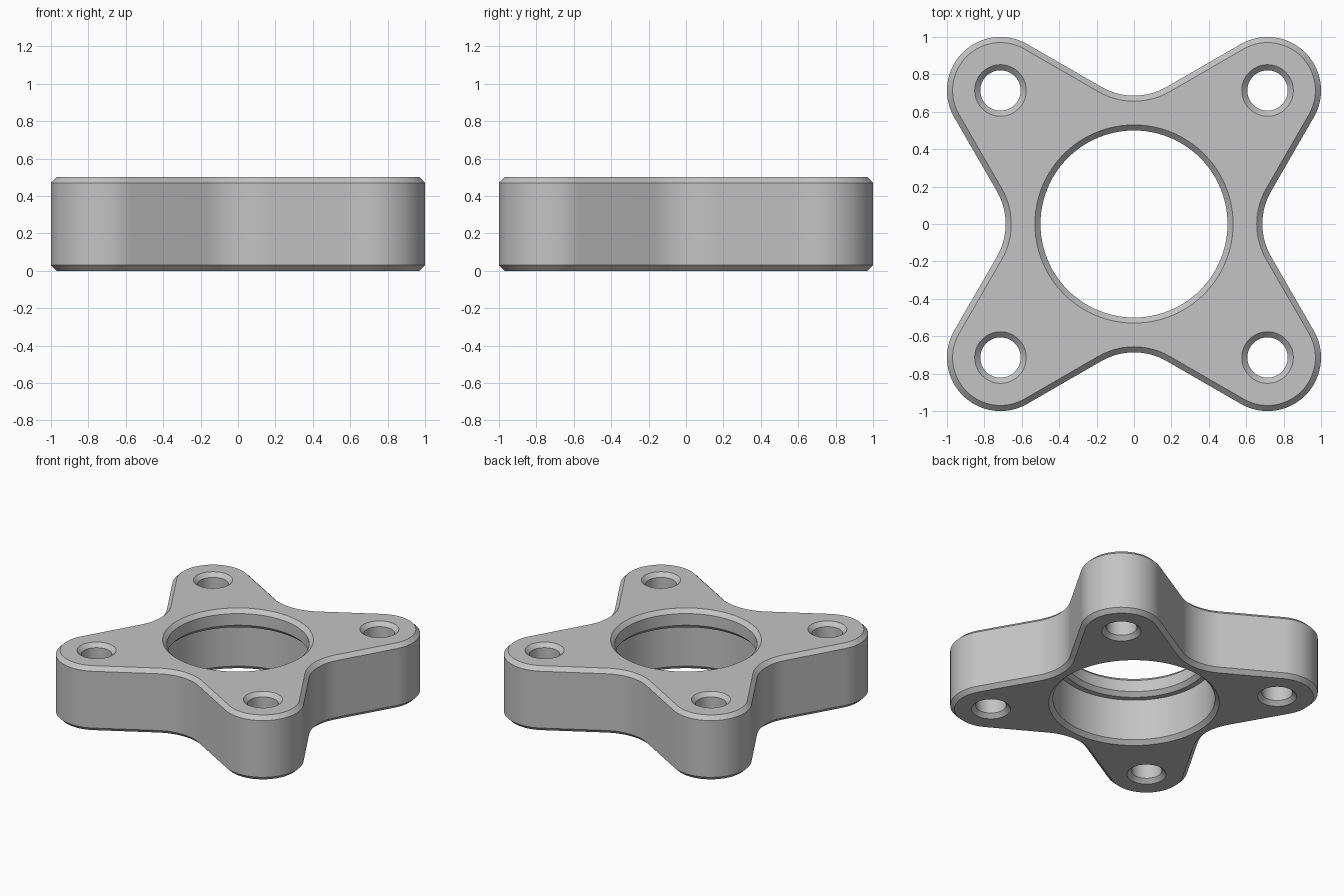
import bpy
import bmesh
from math import cos, sin, pi, radians, sqrt
from mathutils import Vector, Matrix

if "Cube" in bpy.data.objects:
    bpy.data.objects.remove(bpy.data.objects["Cube"])

HEIGHT = 0.5
CHAMFER = 0.03
LOBE = 0.286          # radius of the rounded arms
ARM = 1 - LOBE        # centre of the arms and bolt holes
FILLET = 0.35         # radius of the hollows between the arms
HOLE = 0.108
BORE_TOP = 0.5
BORE_LOW = 0.57


def arc(center, radius, start, end, steps):
    """Points along an arc, angles in degrees."""
    pts = []
    for i in range(steps + 1):
        a = radians(start + (end - start) * i / steps)
        pts.append(Vector((center[0] + radius * cos(a), center[1] + radius * sin(a))))
    return pts


def outline(inset):
    """Four-armed outline: round arm ends joined by tangent lines and hollows."""
    tangent = ARM + LOBE * sqrt(3) / 2 - (ARM - LOBE / 2) / sqrt(3)
    hollow_y = tangent + FILLET * 2 / sqrt(3)
    quarter = arc((ARM, ARM), LOBE - inset, -30, 120, 30)
    quarter += arc((0, hollow_y), FILLET + inset, -60, -120, 14)
    return [Matrix.Rotation(k * pi / 2, 2) @ p for k in range(4) for p in quarter]


def circle(center, radius, steps):
    return arc(center, radius, 0, 360, steps)[:-1]


def wall(bm, rings):
    """Skin a stack of (points, z) rings; return the first and last edge loops."""
    loops = [[bm.verts.new((p.x, p.y, z)) for p in pts] for pts, z in rings]
    n = len(loops[0])
    for low, high in zip(loops, loops[1:]):
        for i in range(n):
            j = (i + 1) % n
            bm.faces.new((low[i], low[j], high[j], high[i]))
    return [[bm.edges.get((lp[i], lp[(i + 1) % n])) for i in range(n)]
            for lp in (loops[0], loops[-1])]


bm = bmesh.new()
bottom_edges, top_edges = [], []


def add_wall(rings):
    low, high = wall(bm, rings)
    bottom_edges.extend(low)
    top_edges.extend(high)


# Chamfered outer side
add_wall([(outline(CHAMFER), 0), (outline(0), CHAMFER),
          (outline(0), HEIGHT - CHAMFER), (outline(CHAMFER), HEIGHT)])

# Stepped centre bore with a chamfered lip near the top
lip = 0.38
bore = [(BORE_LOW + CHAMFER, 0), (BORE_LOW, CHAMFER),
        (BORE_LOW, lip - CHAMFER), (BORE_TOP + CHAMFER, lip - CHAMFER),
        (BORE_TOP, lip), (BORE_TOP, HEIGHT - CHAMFER),
        (BORE_TOP + CHAMFER, HEIGHT)]
add_wall([(circle((0, 0), r, 96), z) for r, z in bore])

# Bolt holes, chamfered at both ends
for sx in (-1, 1):
    for sy in (-1, 1):
        hole = [(HOLE + CHAMFER, 0), (HOLE, CHAMFER),
                (HOLE, HEIGHT - CHAMFER), (HOLE + CHAMFER, HEIGHT)]
        add_wall([(circle((sx * ARM, sy * ARM), r, 48), z) for r, z in hole])

# Flat faces around the openings
for edges, normal in ((bottom_edges, (0, 0, -1)), (top_edges, (0, 0, 1))):
    bmesh.ops.triangle_fill(bm, edges=edges, use_beauty=True, normal=normal)
bmesh.ops.recalc_face_normals(bm, faces=bm.faces)

mesh = bpy.data.meshes.new("flange_plate")
bm.to_mesh(mesh)
bm.free()
plate = bpy.data.objects.new("flange_plate", mesh)
bpy.context.collection.objects.link(plate)

# Plain grey metal
grey = bpy.data.materials.new("plain_grey")
grey.use_nodes = True
color = (0.55, 0.55, 0.55, 1)
grey.diffuse_color = color
for node in grey.node_tree.nodes:
    if node.type == 'BSDF_PRINCIPLED':
        node.inputs["Base Color"].default_value = color
mesh.materials.append(grey)

bpy.ops.object.select_all(action='DESELECT')
plate.select_set(True)
bpy.context.view_layer.objects.active = plate
bpy.ops.object.shade_smooth_by_angle(angle=radians(30))
